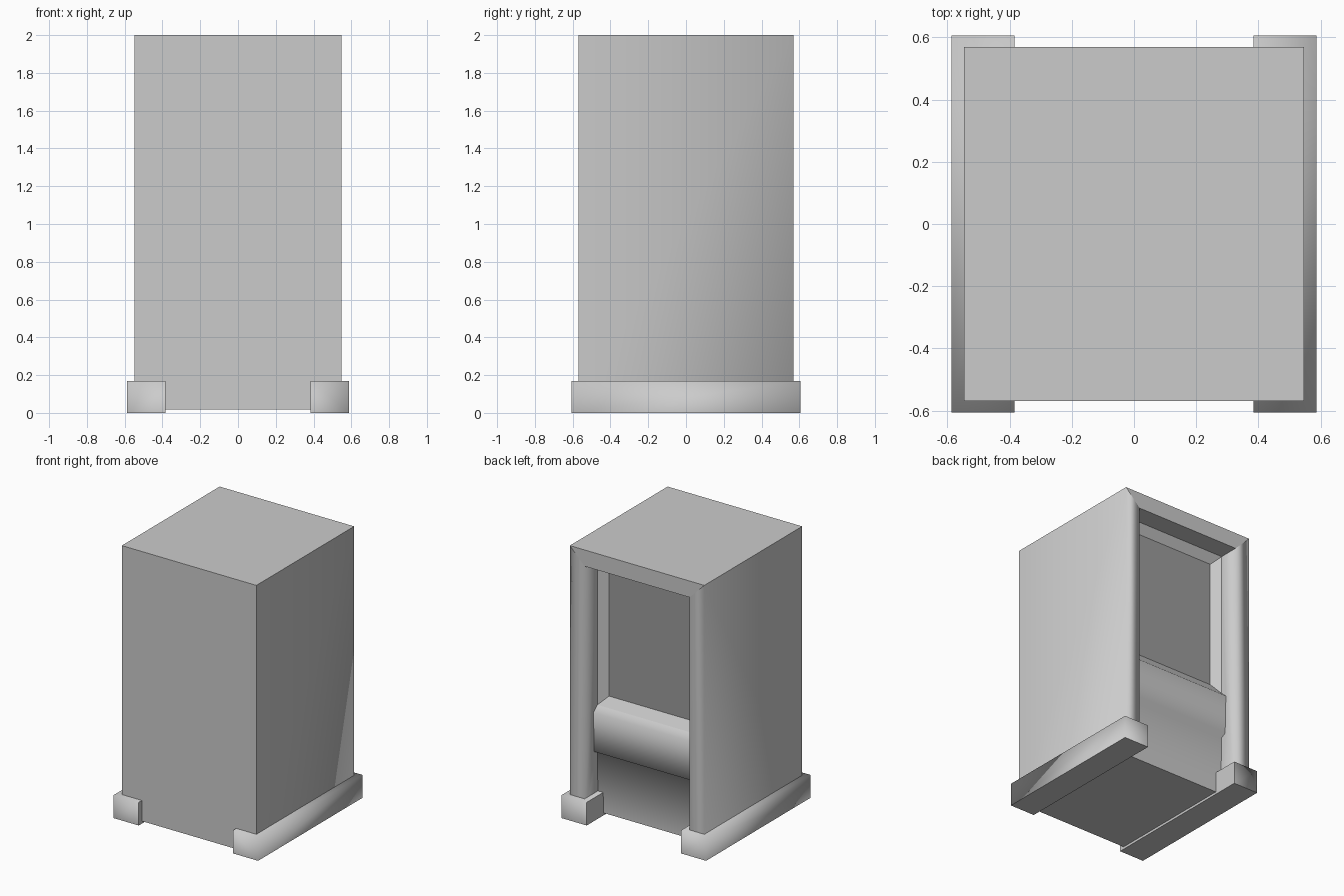
import bpy
import bmesh
from mathutils import Vector

old = bpy.data.objects.get("Cube")
if old:
    bpy.data.objects.remove(old, do_unlink=True)


def make_material(name, value):
    mat = bpy.data.materials.new(name)
    mat.use_nodes = True
    colour = (value, value, value, 1)
    mat.diffuse_color = colour
    mat.node_tree.nodes["Principled BSDF"].inputs["Base Color"].default_value = colour
    return mat


light_grey = make_material("light_grey", 0.6)
dark_grey = make_material("dark_grey", 0.335)

HALF_X, HALF_Y = 0.547, 0.568     # cabinet half width and depth
OPEN_X, OPEN_TOP = 0.427, 1.88    # rear opening
PANEL_Y = 0.42                    # plane of the recessed rear panel


def extrude_profile(name, profile, x0, x1):
    """Extrude a closed (y, z) outline along x."""
    bm = bmesh.new()
    face = bm.faces.new([bm.verts.new((x0, y, z)) for y, z in profile])
    out = bmesh.ops.extrude_face_region(bm, geom=[face])
    moved = [v for v in out["geom"] if isinstance(v, bmesh.types.BMVert)]
    bmesh.ops.translate(bm, verts=moved, vec=(x1 - x0, 0, 0))
    bmesh.ops.recalc_face_normals(bm, faces=bm.faces)
    mesh = bpy.data.meshes.new(name)
    bm.to_mesh(mesh)
    bm.free()
    mesh.materials.append(light_grey)
    obj = bpy.data.objects.new(name, mesh)
    bpy.context.collection.objects.link(obj)
    return obj


def shade_groups(bm, group_of):
    """Blend shading inside each named group of faces, keep other edges crisp."""
    bm.normal_update()
    for face in bm.faces:
        face.smooth = group_of(face) is not None
    for edge in bm.edges:
        groups = {group_of(f) for f in edge.link_faces}
        edge.smooth = len(groups) == 1 and None not in groups


def rectangle(y0, y1, z0, z1):
    return [(y0, z0), (y1, z0), (y1, z1), (y0, z1)]


# Cabinet block, with the rear opening cut around a bulging ledge
cabinet = extrude_profile("cabinet", rectangle(-HALF_Y, HALF_Y, 0.018, 2), -HALF_X, HALF_X)
opening = [(0.41, -0.1), (0.41, 0.018), (PANEL_Y, 0.455), (0.457, 0.475), (0.465, 0.765),
           (PANEL_Y, 0.805), (PANEL_Y, OPEN_TOP), (0.7, OPEN_TOP), (0.7, -0.1)]
cutter = extrude_profile("opening_cutter", opening, -OPEN_X, OPEN_X)
cutter.hide_render = True

cut = cabinet.modifiers.new("rear_opening", "BOOLEAN")
cut.operation = "DIFFERENCE"
cut.solver = "EXACT"
cut.object = cutter
bpy.context.view_layer.objects.active = cabinet
bpy.ops.object.modifier_apply(modifier=cut.name)
bpy.data.objects.remove(cutter, do_unlink=True)
cabinet.data.materials.clear()
for mat in (light_grey, dark_grey):
    cabinet.data.materials.append(mat)

bm = bmesh.new()
bm.from_mesh(cabinet.data)
bm.normal_update()
for face in bm.faces:
    face.material_index = 0

# Sunken dark rear panel with a bevelled surround
panel = [f for f in bm.faces if f.normal.y > 0.99
         and abs(f.calc_center_median().y - PANEL_Y) < 0.004
         and f.calc_center_median().z > 1]
bmesh.ops.inset_region(bm, faces=panel, thickness=0.064, depth=-0.045, use_even_offset=True)
for face in panel:
    face.material_index = 1


# Mitre joints between the header and the posts
def nearest(point):
    return min(bm.verts, key=lambda v: (v.co - Vector(point)).length)


for side in (-1, 1):
    bmesh.ops.connect_verts(bm, verts=[nearest((side * HALF_X, HALF_Y, 2)),
                                       nearest((side * OPEN_X, HALF_Y, OPEN_TOP))])


def cabinet_group(face):
    n, c = face.normal, face.calc_center_median()
    if abs(n.x) > 0.9 or (n.y > 0.9 and c.y > 0.5 and c.z < 1.85):
        return "post"
    if abs(n.x) < 0.1 and 0.38 < c.y < 0.5 and 0.1 < c.z < 0.798:
        return "ledge"
    return None


shade_groups(bm, cabinet_group)
bm.to_mesh(cabinet.data)
bm.free()

# Base rails: top, ends and outer side blend, underside and inner side stay crisp
for name, side in (("left_base_rail", 1), ("right_base_rail", -1)):
    rail = extrude_profile(name, rectangle(-0.605, 0.605, 0, 0.17), side * 0.384, side * 0.587)
    bm = bmesh.new()
    bm.from_mesh(rail.data)
    shade_groups(bm, lambda f: None if f.normal.z < -0.5 or f.normal.x * side < -0.5 else "outer")
    bm.to_mesh(rail.data)
    bm.free()
